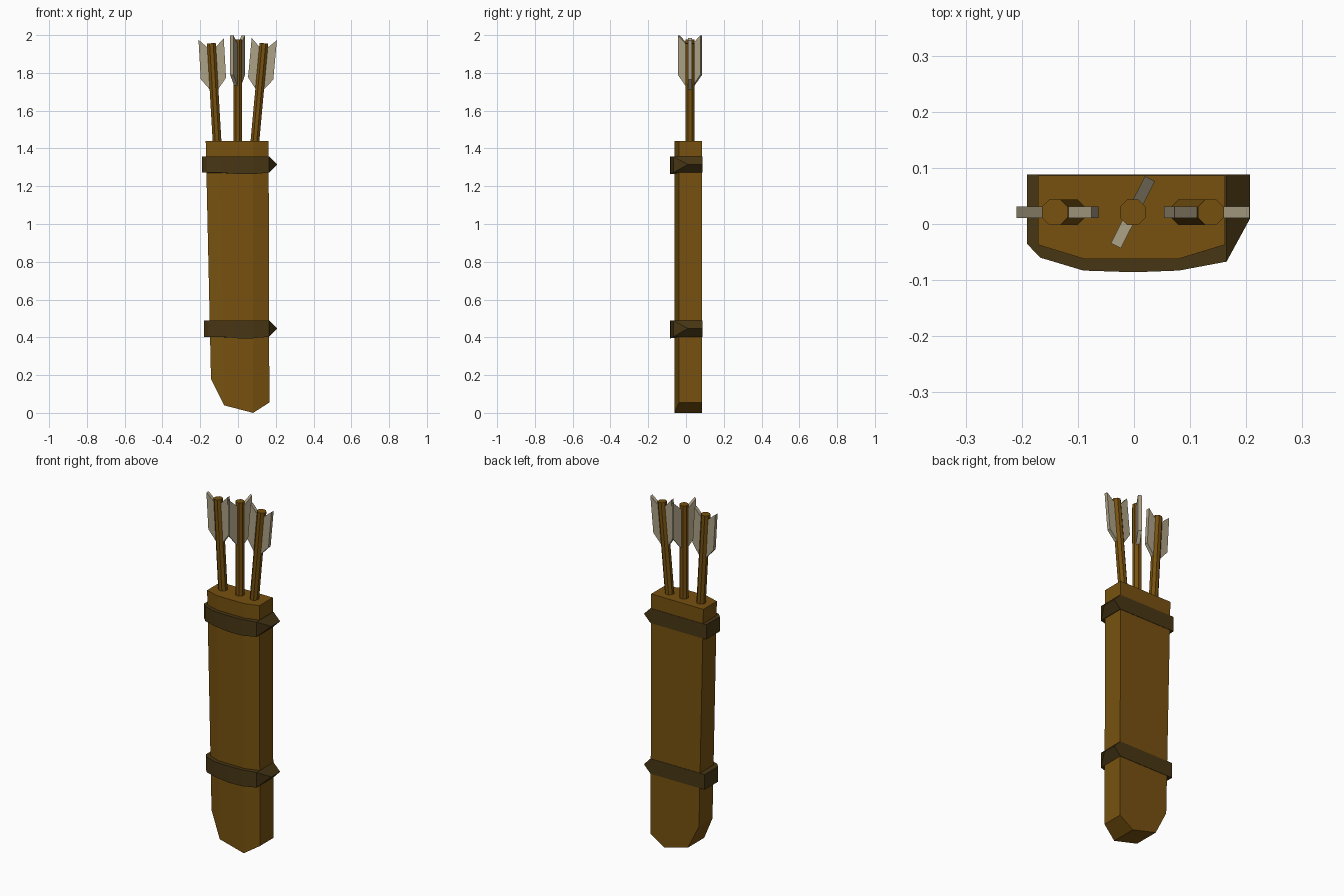
import bpy, bmesh, math
from mathutils import Matrix, Vector

cube = bpy.data.objects.get("Cube")
if cube:
    bpy.data.objects.remove(cube, do_unlink=True)


def material(name, rgb):
    mat = bpy.data.materials.new(name)
    mat.use_nodes = True
    mat.diffuse_color = (*rgb, 1)
    mat.node_tree.nodes["Principled BSDF"].inputs["Base Color"].default_value = (*rgb, 1)
    return mat


LEATHER = material("tan leather", (0.185, 0.083, 0.005))
STRAP = material("dark strap", (0.064, 0.037, 0.007))
FEATHER = material("pale feather", (0.42, 0.36, 0.24))


def make(name, verts, faces, mat, matrix=None):
    bm = bmesh.new()
    vs = [bm.verts.new(v) for v in verts]
    for f in faces:
        bm.faces.new([vs[i] for i in f])
    bmesh.ops.recalc_face_normals(bm, faces=bm.faces)
    mesh = bpy.data.meshes.new(name)
    bm.to_mesh(mesh)
    bm.free()
    mesh.materials.append(mat)
    ob = bpy.data.objects.new(name, mesh)
    if matrix:
        ob.matrix_world = matrix
    bpy.context.collection.objects.link(ob)
    return ob


BACK = 0.086

# Quiver body: four columns (top x, bottom x, bottom z, front y)
columns = [(-0.171, -0.143, 0.18, -0.037), (-0.09, -0.073, 0.04, -0.062),
           (0.08, 0.08, 0.0, -0.062), (0.162, 0.166, 0.055, -0.037)]
verts = []
for tx, bx, bz, fy in columns:
    verts += [(tx, fy, 1.44), (bx, fy, bz), (bx, BACK, bz), (tx, BACK, 1.44)]
faces = [(0, 1, 2, 3), (12, 13, 14, 15)]
for c in range(0, 12, 4):
    for k in range(4):
        n = (k + 1) % 4
        faces.append((c + k, c + n, c + 4 + n, c + 4 + k))
make("quiver_body", verts, faces, LEATHER)


# Straps: a closed band with a pointed ridge along the left side
def strap(name, left, low, high):
    back = BACK + 0.002
    ring = [(left, back), (left, -0.035), (left + 0.024, -0.06), (-0.09, -0.083),
            (0, -0.086), (0.08, -0.083), (0.165, -0.067), (0.165, back)]
    n = len(ring)
    top = [(x, y, high) for x, y in ring]
    bottom = [(x, y, low - (0.008 if -0.01 < x < 0.1 else 0)) for x, y in ring]
    mid = (low + high) / 2
    ridge = [(0.207, 0.01, mid), (0.207, back, mid)]
    r1, r2, last = 2 * n, 2 * n + 1, n - 1
    faces = [(i, i + 1, n + i + 1, n + i) for i in range(n - 2)]
    faces += [tuple(range(n)), tuple(range(n, 2 * n)),
              (last - 1, r1, n + last - 1),
              (last - 1, last, r2, r1),
              (n + last - 1, r1, r2, n + last),
              (0, n, n + last, r2, last)]
    make(name, top + bottom + ridge, faces, STRAP)


strap("upper_strap", -0.191, 1.272, 1.357)
strap("lower_strap", -0.181, 0.403, 0.49)


# Arrows: octagonal shaft with two opposed feathers, z = 0 at the nock
def arrow(name, base_x, top_x, top_z, turn):
    base, tip = Vector((base_x, 0.021, 1.42)), Vector((top_x, 0.021, top_z))
    axis = tip - base
    tilt = math.atan2(axis.x, axis.z)
    matrix = Matrix.Translation(tip) @ Matrix.Rotation(tilt, 4, "Y")
    r, length = 0.025, axis.length
    angles = [math.radians(22.5 + 45 * i) for i in range(8)]
    verts = [(r * math.cos(a), r * math.sin(a), z) for z in (0, -length) for a in angles]
    faces = [tuple(range(8)), tuple(range(8, 16))]
    faces += [(i, (i + 1) % 8, 8 + (i + 1) % 8, 8 + i) for i in range(8)]
    make(name + "_shaft", verts, faces, LEATHER, matrix)

    outline = [(0.018, -0.025), (0.067, 0.022), (0.067, -0.187), (0.018, -0.25)]
    for side, label in ((0, "first"), (math.pi, "second")):
        verts = [(x, y, z) for y in (-0.01, 0.01) for x, z in outline]
        faces = [(0, 1, 2, 3), (4, 5, 6, 7)]
        faces += [(i, (i + 1) % 4, 4 + (i + 1) % 4, 4 + i) for i in range(4)]
        make(f"{name}_{label}_feather", verts, faces, FEATHER,
             matrix @ Matrix.Rotation(turn + side, 4, "Z"))


arrow("right_arrow", -0.11, -0.141, 1.957, 0)
arrow("middle_arrow", -0.002, -0.002, 1.977, math.radians(63))
arrow("left_arrow", 0.088, 0.137, 1.957, 0)
